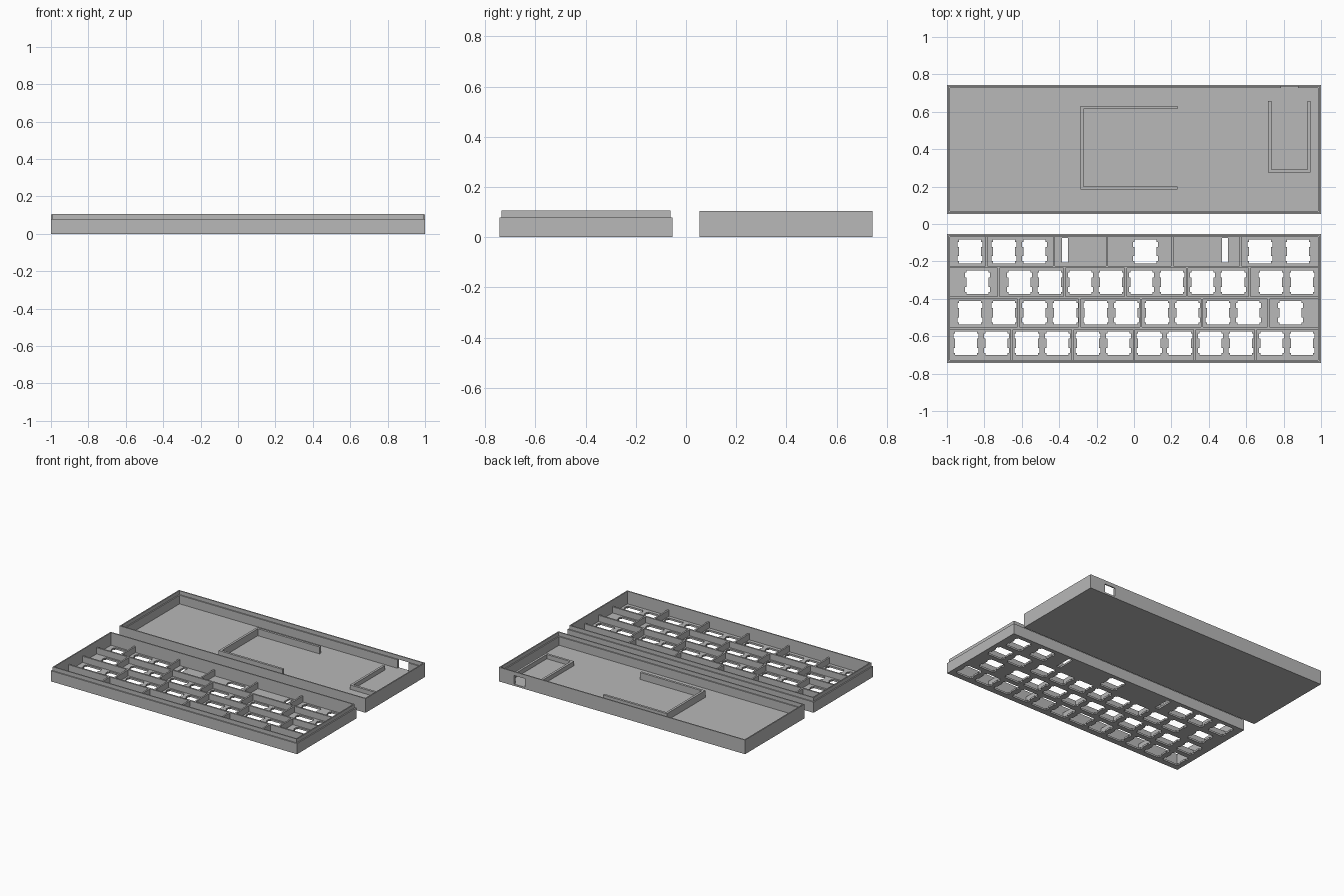
import bpy
import bmesh

if "Cube" in bpy.data.objects:
    bpy.data.objects.remove(bpy.data.objects["Cube"], do_unlink=True)

grey = bpy.data.materials.new("plain grey")
grey.use_nodes = True
COLOUR = (0.48, 0.48, 0.48, 1)
grey.diffuse_color = COLOUR
grey.node_tree.nodes["Principled BSDF"].inputs["Base Color"].default_value = COLOUR


def slab(name, outlines, z0, z1):
    """Extrude filled outlines from z0 to z1; nested outlines become holes."""
    curve = bpy.data.curves.new(name, "CURVE")
    curve.dimensions = "2D"
    curve.fill_mode = "BOTH"
    curve.extrude = (z1 - z0) / 2
    for pts in outlines:
        spline = curve.splines.new("POLY")
        spline.points.add(len(pts) - 1)
        for p, (x, y) in zip(spline.points, pts):
            p.co = (x, y, 0, 1)
        spline.use_cyclic_u = True
    temp = bpy.data.objects.new(name + "_temp", curve)
    bpy.context.collection.objects.link(temp)
    graph = bpy.context.evaluated_depsgraph_get()
    mesh = bpy.data.meshes.new_from_object(temp.evaluated_get(graph))
    bpy.data.objects.remove(temp, do_unlink=True)
    bpy.data.curves.remove(curve)

    bm = bmesh.new()
    bm.from_mesh(mesh)
    bmesh.ops.remove_doubles(bm, verts=bm.verts, dist=0.0001)
    bmesh.ops.translate(bm, verts=bm.verts, vec=(0, 0, (z0 + z1) / 2))
    bmesh.ops.recalc_face_normals(bm, faces=bm.faces)
    for f in bm.faces:
        f.smooth = False
    bm.to_mesh(mesh)
    bm.free()
    mesh.name = name
    mesh.materials.clear()
    mesh.materials.append(grey)
    obj = bpy.data.objects.new(name, mesh)
    bpy.context.collection.objects.link(obj)
    return obj


def rect(x0, x1, y0, y1):
    return [(x0, y0), (x1, y0), (x1, y1), (x0, y1)]


NEAR, FAR = 0.053, 0.743    # distance of each half's edges from the middle
WALL, STEP = 0.017, 0.0085  # wall thickness and width of the mating step
FLOOR = 0.013


def inset(side, d):
    """Outline of the tray (side 1) or key plate (side -1), inset by d."""
    y0, y1 = sorted((side * NEAR, side * FAR))
    return rect(-1 + d, 1 - d, y0 + d, y1 - d)


# Bottom tray: floor, wall with a port gap at the back, thin upper rim
slab("tray_floor", [inset(1, 0)], 0, FLOOR)
port_l, port_r = 0.787, 0.877
outer, inner = inset(1, 0), inset(1, WALL)
wall = [(port_r, FAR), outer[2], outer[1], outer[0], outer[3], (port_l, FAR),
        (port_l, FAR - WALL), inner[3], inner[0], inner[1], inner[2],
        (port_r, FAR - WALL)]
slab("tray_wall", [wall], FLOOR, 0.076)
slab("tray_rim", [inset(1, 0), inset(1, STEP)], 0.076, 0.104)

# Battery bracket, open to the right
T = 0.017
bx0, bx1, by0, by1 = -0.286, 0.233, 0.184, 0.631
slab("battery_bracket", [[(bx1, by0), (bx0, by0), (bx0, by1), (bx1, by1),
                          (bx1, by1 - T), (bx0 + T, by1 - T),
                          (bx0 + T, by0 + T), (bx1, by0 + T)]], FLOOR, 0.064)

# Controller bracket, open to the back
cx0, cx1, cy0, cy1 = 0.717, 0.944, 0.275, 0.658
slab("controller_bracket", [[(cx0, cy1), (cx0, cy0), (cx1, cy0), (cx1, cy1),
                             (cx1 - T, cy1), (cx1 - T, cy0 + T),
                             (cx0 + T, cy0 + T), (cx0 + T, cy1)]], FLOOR, 0.045)

# Switch openings: square with two clip lobes on each side
PITCH = 0.1633
LEFT = -0.98


def switch_hole(cx, cy):
    a, b, h = 0.059, 0.067, 0.063
    side = [(a, -h), (a, -0.052), (b, -0.052), (b, -0.025), (a, -0.025),
            (a, 0.025), (b, 0.025), (b, 0.052), (a, 0.052), (a, h)]
    loop = side + [(-x, -y) for x, y in side]
    return [(cx + x, cy + y) for x, y in loop]


# Key centres per row, counted in key widths from the left edge
rows = [
    (-0.147, [0.625, 1.75, 2.75, 6.375, 10.125, 11.375]),
    (-0.311, [0.875] + [2.25 + i for i in range(8)] + [10.48, 11.5]),
    (-0.475, [0.625] + [1.75 + i for i in range(9)] + [11.125]),
    (-0.638, [0.5 + i for i in range(12)]),
]
holes = [switch_hole(LEFT + k * PITCH, y) for y, keys in rows for k in keys]
# Stabiliser slots beside the long key
holes += [rect(x - 0.016, x + 0.016, -0.205, -0.076) for x in (-0.37, 0.486)]
slab("key_plate", [inset(-1, 0)] + holes, 0, FLOOR)

# Key plate surround with a stepped-in mating lip
slab("plate_wall", [inset(-1, 0), inset(-1, WALL)], FLOOR, 0.078)
slab("plate_lip", [inset(-1, STEP), inset(-1, WALL)], 0.078, 0.106)

# Stiffening ribs between the rows and between pairs of keys
R = 0.006
RIB_TOP = 0.058
edges = [-NEAR - WALL, -0.23, -0.394, -0.557, -FAR + WALL]
slab("row_ribs", [rect(-1 + WALL, 1 - WALL, y - R, y + R) for y in edges[1:4]],
     FLOOR, RIB_TOP)
rib_columns = [
    [-0.789, -0.428, -0.145, 0.204, 0.57],
    [-0.725, -0.372, -0.044, 0.283, 0.617],
    [-0.618, -0.291, 0.038, 0.364, 0.719],
    [-0.653, -0.327, 0, 0.325, 0.651],
]
for i, columns in enumerate(rib_columns):
    top = edges[i] - (R if i > 0 else 0)
    bottom = edges[i + 1] + (R if i < 3 else 0)
    slab(f"column_ribs_{i + 1}",
         [rect(x - R, x + R, bottom, top) for x in columns], FLOOR, RIB_TOP)
